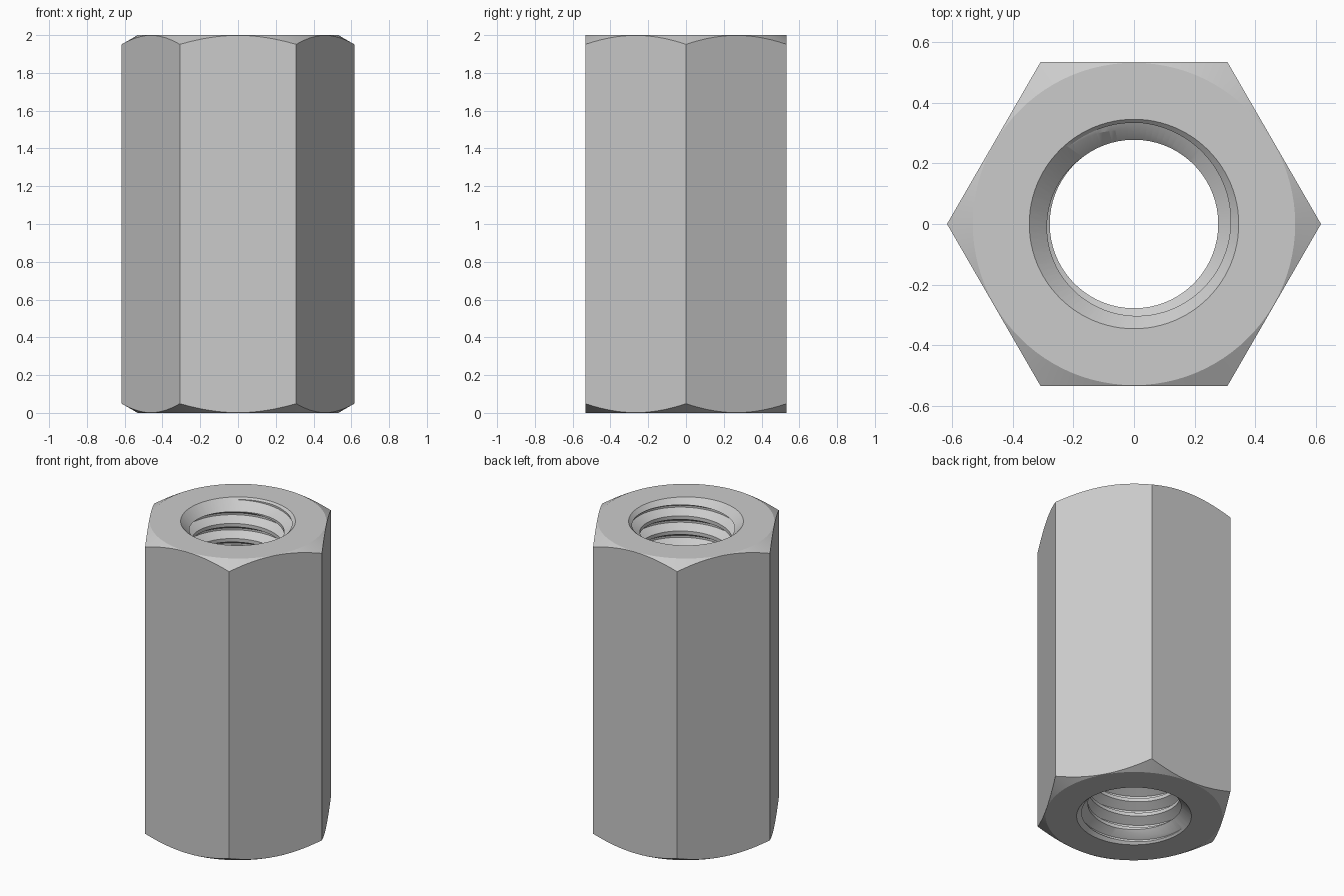
import bpy, bmesh, math

if "Cube" in bpy.data.objects:
    bpy.data.objects.remove(bpy.data.objects["Cube"])

H = 2.0                      # height
FLAT = 0.5333                # half width across flats
SEG = 96                     # steps round the circle
PITCH, R_MINOR, R_MAJOR = 0.1, 0.2775, 0.3333


def make_object(name, bm):
    bmesh.ops.recalc_face_normals(bm, faces=bm.faces)
    mesh = bpy.data.meshes.new(name)
    bm.to_mesh(mesh)
    bm.free()
    obj = bpy.data.objects.new(name, mesh)
    bpy.context.collection.objects.link(obj)
    return obj


def lathe(name, profile):
    """Revolve (radius, z) points whose ends lie on the axis."""
    bm = bmesh.new()
    verts = [bm.verts.new((r, 0, z)) for r, z in profile]
    edges = [bm.edges.new(pair) for pair in zip(verts, verts[1:])]
    bmesh.ops.spin(bm, geom=verts + edges, cent=(0, 0, 0), axis=(0, 0, 1),
                   angle=math.tau, steps=SEG, use_duplicate=False)
    bmesh.ops.remove_doubles(bm, verts=bm.verts, dist=1e-5)
    return make_object(name, bm)


def thread_cutter(name):
    """Right-hand 60 degree thread as a closed helical solid."""
    bm = bmesh.new()
    root, flank = PITCH / 16, (R_MAJOR - R_MINOR) * math.tan(math.radians(30))
    knots = [(-root - flank, R_MINOR), (-root, R_MAJOR),
             (root, R_MAJOR), (root + flank, R_MINOR)]
    z0 = 1.982 - PITCH * (22 + 85 / 360)
    rows = [(z0 + PITCH * t + dz, r) for t in range(25) for dz, r in knots]
    rows.append((z0 + PITCH * 25 + knots[0][0], R_MINOR))
    cols = []
    for i in range(SEG + 1):
        a = math.tau * i / SEG
        cols.append([bm.verts.new((r * math.cos(a), r * math.sin(a), z + PITCH * i / SEG))
                     for z, r in rows])
    for a, b in zip(cols, cols[1:]):
        for j in range(len(rows) - 1):
            bm.faces.new((a[j], b[j], b[j + 1], a[j + 1]))
    low, high = rows[0][0] + PITCH / 2, rows[-1][0] + PITCH / 2
    bmesh.ops.remove_doubles(bm, verts=bm.verts, dist=1e-5)
    # close both ends with fans to the axis
    border = [e for e in bm.edges if e.is_boundary]
    ends = [bm.verts.new((0, 0, low)), bm.verts.new((0, 0, high))]
    for e in border:
        bm.faces.new((*e.verts, ends[e.verts[0].co.z > H / 2]))
    return make_object(name, bm)


# hexagonal body, corners on the x axis
bm = bmesh.new()
ring = [bm.verts.new((FLAT / math.cos(math.pi / 6) * math.cos(k * math.pi / 3),
                      FLAT / math.cos(math.pi / 6) * math.sin(k * math.pi / 3), 0))
        for k in range(6)]
base = bm.faces.new(ring)
top = bmesh.ops.extrude_face_region(bm, geom=[base], use_keep_orig=True)
bmesh.ops.translate(bm, vec=(0, 0, H),
                    verts=[g for g in top["geom"] if isinstance(g, bmesh.types.BMVert)])
nut = make_object("coupling_nut", bm)

# corner chamfers, countersinks and thread
s = math.tan(math.radians(30))
R = 0.531
envelope = lathe("chamfer_envelope", [(0, 0), (R, 0), (R + 0.2, 0.2 * s),
                                      (R + 0.2, H - 0.2 * s), (R, H), (0, H)])
M = 0.345
sink_top = lathe("countersink_top", [(0, H - M), (M + 0.05, H + 0.05), (0, H + 0.05)])
sink_low = lathe("countersink_bottom", [(0, M), (M + 0.05, -0.05), (0, -0.05)])
thread = thread_cutter("thread_cutter")

bpy.context.view_layer.objects.active = nut
for cutter, op in ((envelope, 'INTERSECT'), (thread, 'DIFFERENCE'),
                   (sink_top, 'DIFFERENCE'), (sink_low, 'DIFFERENCE')):
    cutter.hide_render = True
    mod = nut.modifiers.new(cutter.name, 'BOOLEAN')
    mod.object, mod.operation, mod.solver = cutter, op, 'EXACT'
    bpy.ops.object.modifier_apply(modifier=mod.name)
    bpy.data.objects.remove(cutter)

# smooth shading with sharp edges kept
bpy.ops.object.select_all(action='DESELECT')
nut.select_set(True)
bpy.ops.object.shade_smooth_by_angle(angle=math.radians(20))
